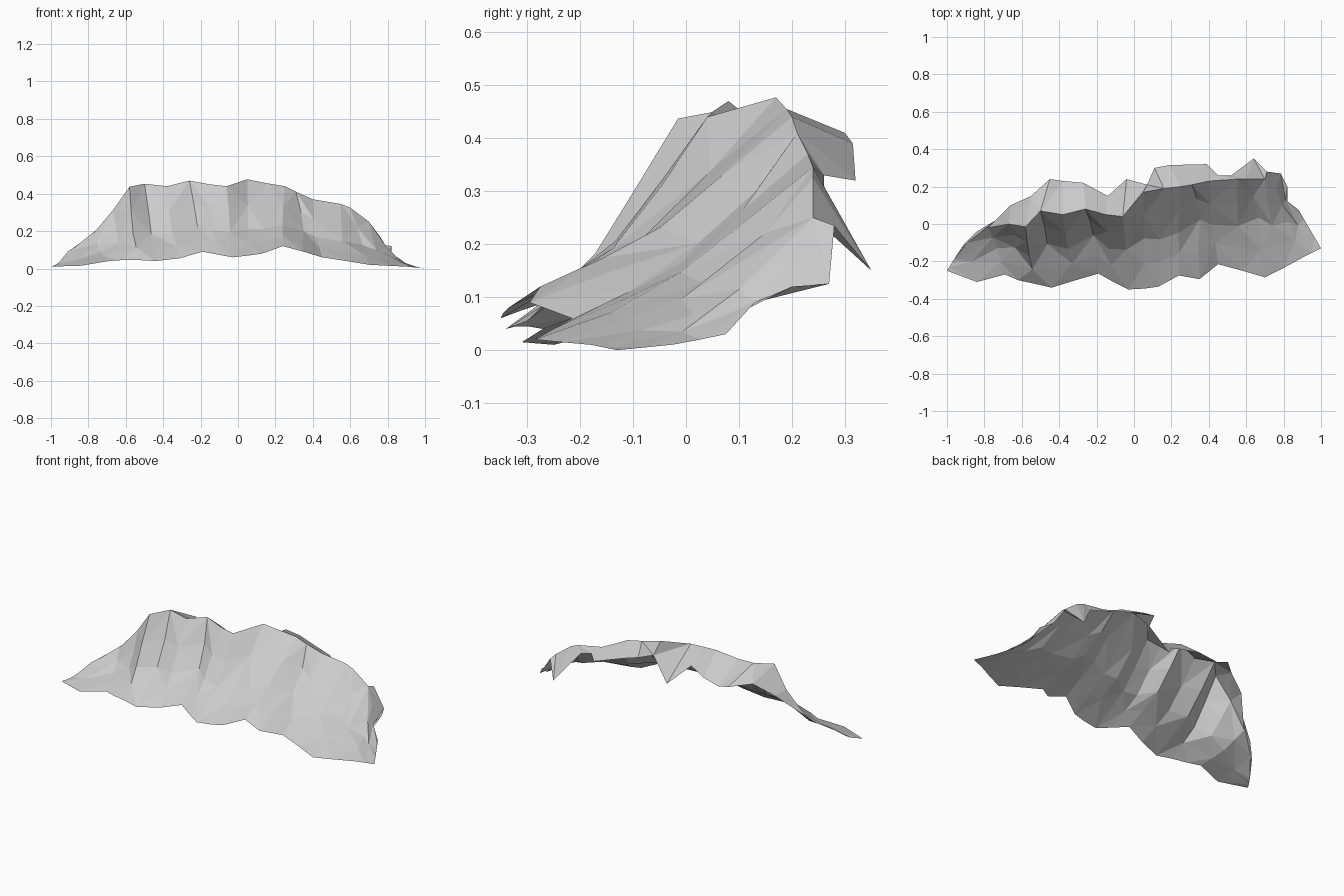
import bpy, bmesh
from mathutils import Vector

# Foot of the slope, left to right
foot = [(-1, -.25, .01), (-.84, -.31, .015), (-.69, -.27, .04), (-.62, -.3, .045),
        (-.53, -.32, .045), (-.44, -.34, .04), (-.31, -.3, .055), (-.19, -.265, .09),
        (-.11, -.31, .075), (-.03, -.35, .06), (.06, -.345, .07), (.13, -.335, .08),
        (.24, -.275, .12), (.35, -.295, .09), (.45, -.215, .06), (.58, -.25, .04),
        (.7, -.285, .02), (.8, -.235, .015), (.9, -.18, .01), (.95, -.155, .005), (1, -.13, 0)]

# Crest of the cliff
crest = [(-.95, -.17, .04), (-.89, -.1, .1), (-.78, -.02, .18), (-.67, 0, .31),
         (-.58, -.015, .437), (-.5, .07, .453), (-.38, .05, .44), (-.26, .08, .47),
         (-.15, .05, .45), (-.06, .04, .44), (.05, .17, .477), (.16, .19, .455),
         (.25, .2, .44), (.31, .21, .41), (.4, .23, .37), (.55, .24, .345),
         (.6, .24, .325), (.7, .24, .25), (.76, .19, .17), (.81, .13, .09), (.88, .075, .03)]

# Lip hanging down behind the crest
lip = [(-.91, -.11, .09), (-.84, -.04, .14), (-.74, .02, .22), (-.66, .1, .31),
       (-.55, .15, .37), (-.45, .24, .36), (-.38, .23, .34), (-.27, .22, .36),
       (-.14, .15, .37), (-.04, .24, .27), (.07, .21, .4), (.11, .3, .41),
       (.19, .315, .39), (.39, .32, .32), (.45, .26, .33), (.52, .26, .31),
       (.64, .35, .15), (.71, .28, .235), (.785, .27, .125), (.82, .2, .12), (.82, .1, .07)]

# Gullies (+) and buttresses (-) cut into each column of the cliff
gully = [0, 0, .01, .02, -.01, .02, -.015, .025, -.01, .01, 0, -.02, -.02, .055,
         -.02, -.015, .045, -.02, 0, 0, 0]

# Slope steps between foot and crest: depth part, height part, gully strength
steps = [(.26, .17, .2), (.52, .35, 1), (.76, .66, .8)]


def slope_row(depth, height, strength):
    row = []
    for f, c, g in zip(foot, crest, gully):
        row.append((f[0] + (c[0] - f[0]) * depth + g * strength * .4,
                    f[1] + (c[1] - f[1]) * depth + g * strength,
                    f[2] + (c[2] - f[2]) * height))
    return row


# Cliff sheet, open underneath
rows = [foot] + [slope_row(*s) for s in steps] + [crest, lip]
bm = bmesh.new()
grid = [[bm.verts.new(Vector(p)) for p in row] for row in rows]
for r in range(len(grid) - 1):
    for i in range(len(foot) - 1):
        a, b = grid[r][i], grid[r][i + 1]
        c, d = grid[r + 1][i + 1], grid[r + 1][i]
        tris = [(a, b, c), (a, c, d)] if (r + i) % 2 else [(a, b, d), (b, c, d)]
        for t in tris:
            bm.faces.new(t)

mesh = bpy.data.meshes.new("rock_cliff")
bm.to_mesh(mesh)
bm.free()
cliff = bpy.data.objects.new("rock_cliff", mesh)
bpy.context.collection.objects.link(cliff)
